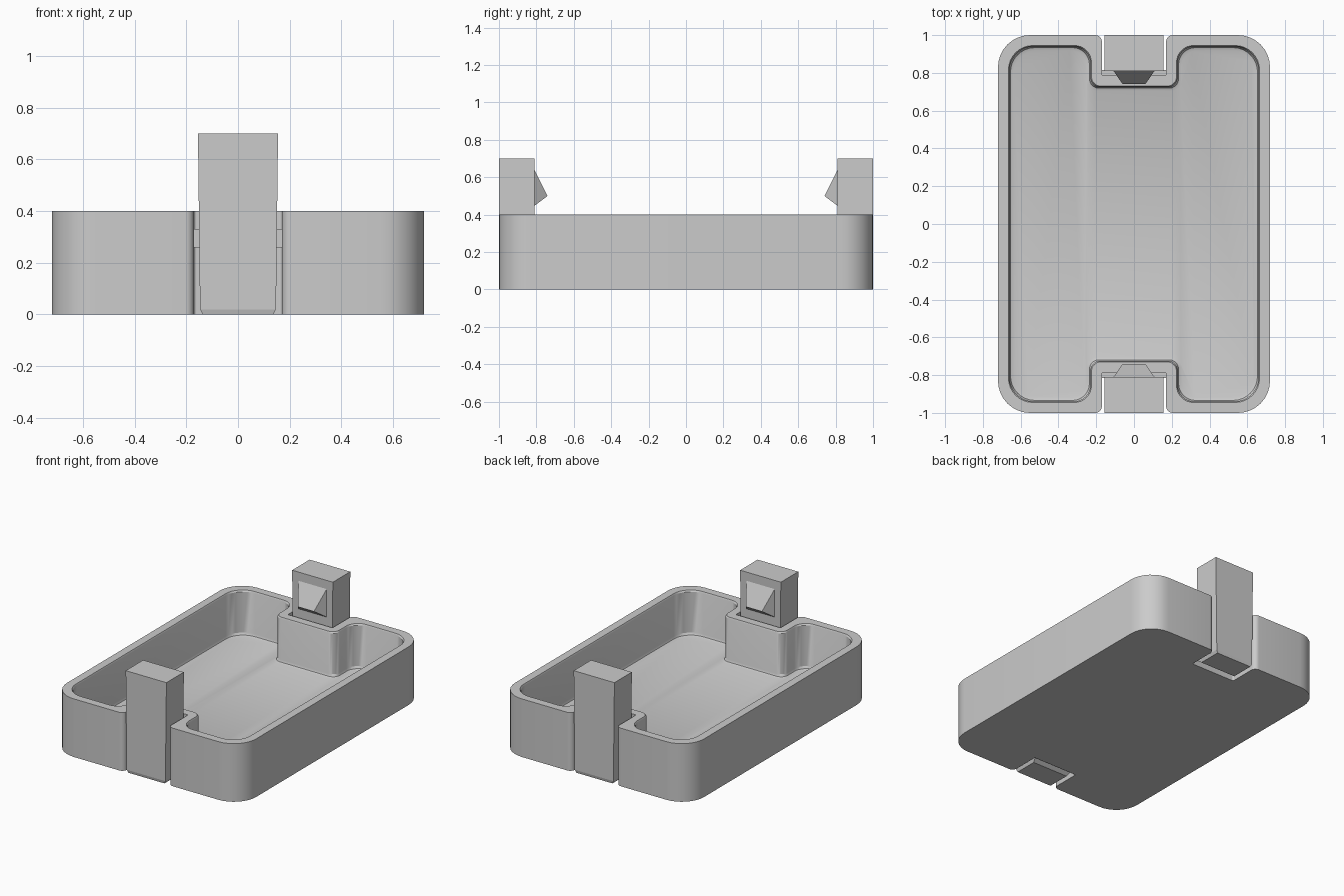
import bpy, bmesh, math
from mathutils import Vector

if "Cube" in bpy.data.objects:
    bpy.data.objects.remove(bpy.data.objects["Cube"])

grey = bpy.data.materials.new("plain grey")
grey.diffuse_color = (0.6, 0.6, 0.6, 1)
grey.use_nodes = True
grey.node_tree.nodes["Principled BSDF"].inputs["Base Color"].default_value = grey.diffuse_color


def finish(bm, name):
    bmesh.ops.recalc_face_normals(bm, faces=bm.faces)
    me = bpy.data.meshes.new(name)
    bm.to_mesh(me)
    bm.free()
    me.materials.append(grey)
    ob = bpy.data.objects.new(name, me)
    bpy.context.collection.objects.link(ob)
    return ob


def outline(off, radii, n=8):
    """Rounded tray outline with a notch in each end, inset by off."""
    x, y, nx, ny = 0.72 - off, 1 - off, 0.17 + off, 0.785 - off
    q = [(x, y, radii[0]), (nx, y, radii[1]), (nx, ny, radii[2])]
    half = q + [(-a, b, r) for a, b, r in reversed(q)]
    pts = half + [(-a, -b, r) for a, b, r in half]
    out = []
    for i, (a, b, r) in enumerate(pts):
        p = Vector((a, b))
        u = (Vector(pts[i - 1][:2]) - p).normalized()
        v = (Vector(pts[(i + 1) % len(pts)][:2]) - p).normalized()
        c = p + (u + v) * r
        for k in range(n + 1):
            t = math.pi / 2 * k / n
            out.append(c - (v * math.cos(t) + u * math.sin(t)) * r)
    return out


def loft(rings):
    """Join rings of points in order and cap both ends."""
    bm = bmesh.new()
    vs = [[bm.verts.new(p) for p in ring] for ring in rings]
    for a, b in zip(vs, vs[1:]):
        for i in range(len(a)):
            j = (i + 1) % len(a)
            bm.faces.new((a[i], a[j], b[j], b[i]))
    bm.faces.new(vs[0][::-1])
    bm.faces.new(vs[-1])
    return bm


def rect(x, y0, y1, z):
    return [(-x, y0, z), (x, y0, z), (x, y1, z), (-x, y1, z)]


# Tray: outer wall, rim, inner wall, floor in one skin
outer, inner = (0.17, 0.035, 0.01), (0.13, 0.09, 0.05)
levels = [(0, outer, 0), (0, outer, 0.4), (0.055, inner, 0.4),
          (0.06, inner, 0.39), (0.06, inner, 0.11), (0.066, inner, 0.096),
          (0.08, inner, 0.09)]
tray = finish(loft([[(p.x, p.y, z) for p in outline(o, r)] for o, r, z in levels]), "tray")
bpy.context.view_layer.objects.active = tray
tray.select_set(True)
bpy.ops.object.shade_smooth_by_angle(angle=math.radians(30))

for end, turn in (("back", 0), ("front", math.pi)):
    # Upright clip, slightly narrower and chamfered at the foot
    clip = finish(loft([rect(0.137, 0.835, 0.995, 0), rect(0.147, 0.81, 1, 0.02),
                        rect(0.155, 0.81, 1, 0.7)]), end + "_clip")
    # Hook wedge on the inner face of the clip
    bm = bmesh.new()
    pts = [(-0.115, 0.82, 0.66), (0.115, 0.82, 0.66), (0.115, 0.82, 0.44),
           (-0.115, 0.82, 0.44), (-0.06, 0.74, 0.50), (0.06, 0.74, 0.50)]
    v = [bm.verts.new(p) for p in pts]
    for f in ((0, 1, 2, 3), (0, 1, 5, 4), (3, 2, 5, 4), (0, 3, 4), (1, 2, 5)):
        bm.faces.new([v[i] for i in f])
    hook = finish(bm, end + "_hook")
    # Thin hinge bar joining clip and tray
    hinge = finish(loft([rect(0.172, 0.78, 0.815, 0.26),
                         rect(0.172, 0.78, 0.815, 0.33)]), end + "_hinge")
    for ob in (clip, hook, hinge):
        ob.rotation_euler.z = turn
